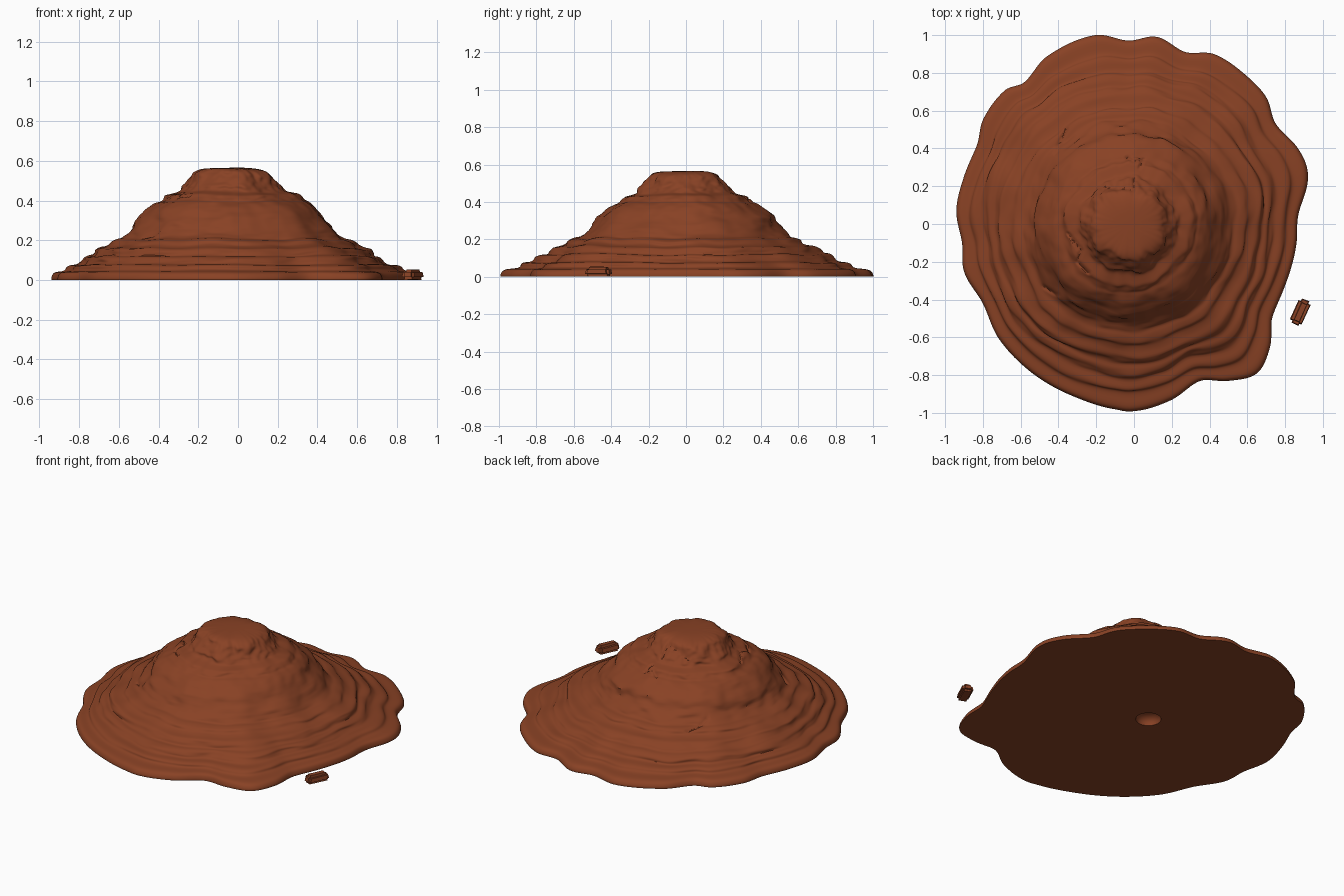
import bpy, bmesh, math
from mathutils import Vector, noise

if "Cube" in bpy.data.objects:
    bpy.data.objects.remove(bpy.data.objects["Cube"])

N = 300  # segments around the mound

clay = bpy.data.materials.new("red_brown_earth")
clay.diffuse_color = (0.25, 0.054, 0.018, 1)
clay.use_nodes = True
clay.node_tree.nodes["Principled BSDF"].inputs["Base Color"].default_value = clay.diffuse_color

# wavy outline of the foot, seen from the top
OUTLINE = [(.87, .05), (.92, .25), (.88, .38), (.75, .53), (.70, .67), (.60, .78), (.42, .90),
           (.27, .91), (.12, .99), (-.03, .97), (-.20, 1.0), (-.47, .88), (-.58, .75), (-.68, .71),
           (-.80, .55), (-.83, .42), (-.90, .25), (-.94, .07), (-.91, -.10), (-.90, -.25),
           (-.80, -.42), (-.72, -.60), (-.55, -.78), (-.30, -.92), (-.10, -.98), (0, -.99),
           (.20, -.93), (.35, -.83), (.50, -.83), (.65, -.79), (.72, -.65), (.73, -.50),
           (.79, -.35), (.86, -.10)]

# terraced section from the foot to the cap: (mean radius, height)
PROFILE = [(.92, 0), (.92, .012), (.912, .03), (.895, .04), (.86, .045), (.845, .052), (.837, .066),
           (.82, .075), (.785, .08), (.773, .095), (.763, .11), (.745, .12), (.72, .125), (.703, .145),
           (.685, .16), (.65, .167), (.622, .178), (.608, .195), (.585, .205), (.56, .21), (.543, .225),
           (.522, .25), (.49, .285), (.46, .325), (.42, .365), (.385, .39), (.36, .40), (.343, .415),
           (.325, .43), (.295, .438), (.265, .446), (.248, .46), (.238, .475), (.22, .495),
           (.20, .525), (.18, .545), (.15, .557), (.10, .563), (.05, .565)]

# cracks in the surface, seen from the top
CRACKS = [[(-.04, .35), (0, .33), (.05, .34), (.03, .30)],
          [(-.15, .19), (-.07, .185), (0, .18), (0, .24)],
          [(-.36, .50), (-.39, .44), (-.41, .37)],
          [(-.35, -.05), (-.28, -.14), (-.30, -.20), (-.24, -.26)],
          [(-.48, -.33), (-.40, -.38)]]


def catmull(a, b, c, d, t):
    return .5 * (2 * b + (c - a) * t + (2 * a - 5 * b + 4 * c - d) * t * t
                 + (3 * b - a - 3 * c + d) * t ** 3)


def outline_radii():
    """Foot radius for each of the N directions."""
    pol = sorted((math.atan2(y, x) % math.tau, math.hypot(x, y)) for x, y in OUTLINE)
    n, out = len(pol), []
    for i in range(N):
        a = math.tau * i / N
        k = max((j for j in range(n) if pol[j][0] <= a), default=-1)
        a0, a1 = pol[k][0], pol[(k + 1) % n][0]
        t = ((a - a0) % math.tau) / ((a1 - a0) % math.tau)
        out.append(catmull(pol[k - 1][1], pol[k][1], pol[(k + 1) % n][1], pol[(k + 2) % n][1], t))
    return out


def smooth_profile(steps=3):
    p, out = PROFILE, []
    for i in range(len(p) - 1):
        q = [p[max(i - 1, 0)], p[i], p[i + 1], p[min(i + 2, len(p) - 1)]]
        for s in range(steps):
            out.append([catmull(*[v[k] for v in q], s / steps) for k in (0, 1)])
    return out + [list(p[-1])]


def crack_distance(x, y):
    best, p = 1, Vector((x, y))
    for line in CRACKS:
        for a, b in zip(line, line[1:]):
            a, d = Vector(a), Vector(b) - Vector(a)
            t = min(1, max(0, (p - a).dot(d) / d.length_squared))
            best = min(best, (p - a - d * t).length)
    return best


def finish(bm, name, angle):
    bmesh.ops.recalc_face_normals(bm, faces=bm.faces[:])
    me = bpy.data.meshes.new(name)
    bm.to_mesh(me)
    bm.free()
    me.materials.append(clay)
    me.shade_smooth()
    me.set_sharp_from_angle(angle=math.radians(angle))
    ob = bpy.data.objects.new(name, me)
    bpy.context.collection.objects.link(ob)
    return ob


def bridge(bm, a, b):
    for i in range(N):
        j = (i + 1) % N
        bm.faces.new((a[i], a[j], b[j], b[i]))


def cap(bm, ring, co):
    tip = bm.verts.new(co)
    for i in range(N):
        bm.faces.new((ring[i], ring[(i + 1) % N], tip))


# mound: stacked rings, round at the cap and following the wavy outline at the foot
bm = bmesh.new()
foot, rings = outline_radii(), []
for p, z in smooth_profile():
    w = (p / .92) ** 4
    fade = min(1, max(0, (.92 - p) / .15)) * min(1, p / .2)
    ring = []
    for i in range(N):
        a = math.tau * i / N
        c, s = math.cos(a), math.sin(a)
        r = p * (1 - w + w * foot[i] / .92)
        r += fade * (.026 * noise.noise((c * 2.2, s * 2.2, z * 14))
                     + .010 * noise.noise((c * 6, s * 6, z * 45 + 9)))
        x, y = r * c - .03 * (1 - w), r * s - .005 * (1 - w)
        h = z + fade * .012 * noise.noise((x * 5, y * 5, 3.7)) * min(1, z / .1)
        if .15 < p < .62:
            h -= .014 * max(0, 1 - crack_distance(x, y) / .011)
        ring.append(bm.verts.new((x, y, h)))
    if rings:
        bridge(bm, rings[-1], ring)
    rings.append(ring)
cap(bm, rings[-1], (-.03, -.005, .565))

# flat underside with a small round hollow
prev = rings[0]
for rad, z in ((.073, 0), (.07, .02), (.055, .04), (.03, .05)):
    ring = [bm.verts.new((-.10 + rad * math.cos(math.tau * i / N),
                          .01 + rad * math.sin(math.tau * i / N), z)) for i in range(N)]
    bridge(bm, prev, ring)
    prev = ring
cap(bm, prev, (-.10, .01, .053))
finish(bm, "earth_mound", 50)

# loose clod beside the foot
bm = bmesh.new()
bmesh.ops.create_cube(bm, size=1)
for v in bm.verts:
    v.co = (v.co.x * .07, v.co.y * .145, v.co.z * .05)
    if v.co.z > 0:
        v.co.x *= .8
        v.co.y *= .9
bmesh.ops.bevel(bm, geom=bm.edges[:], offset=.014, segments=2, affect='EDGES')
for v in bm.verts:
    v.co += .005 * noise.noise_vector(v.co * 18)
low = min(v.co.z for v in bm.verts)
for v in bm.verts:
    v.co.z -= low
clod = finish(bm, "loose_clod", 40)
clod.location = (.88, -.467, 0)
clod.rotation_euler.z = math.radians(-24)
